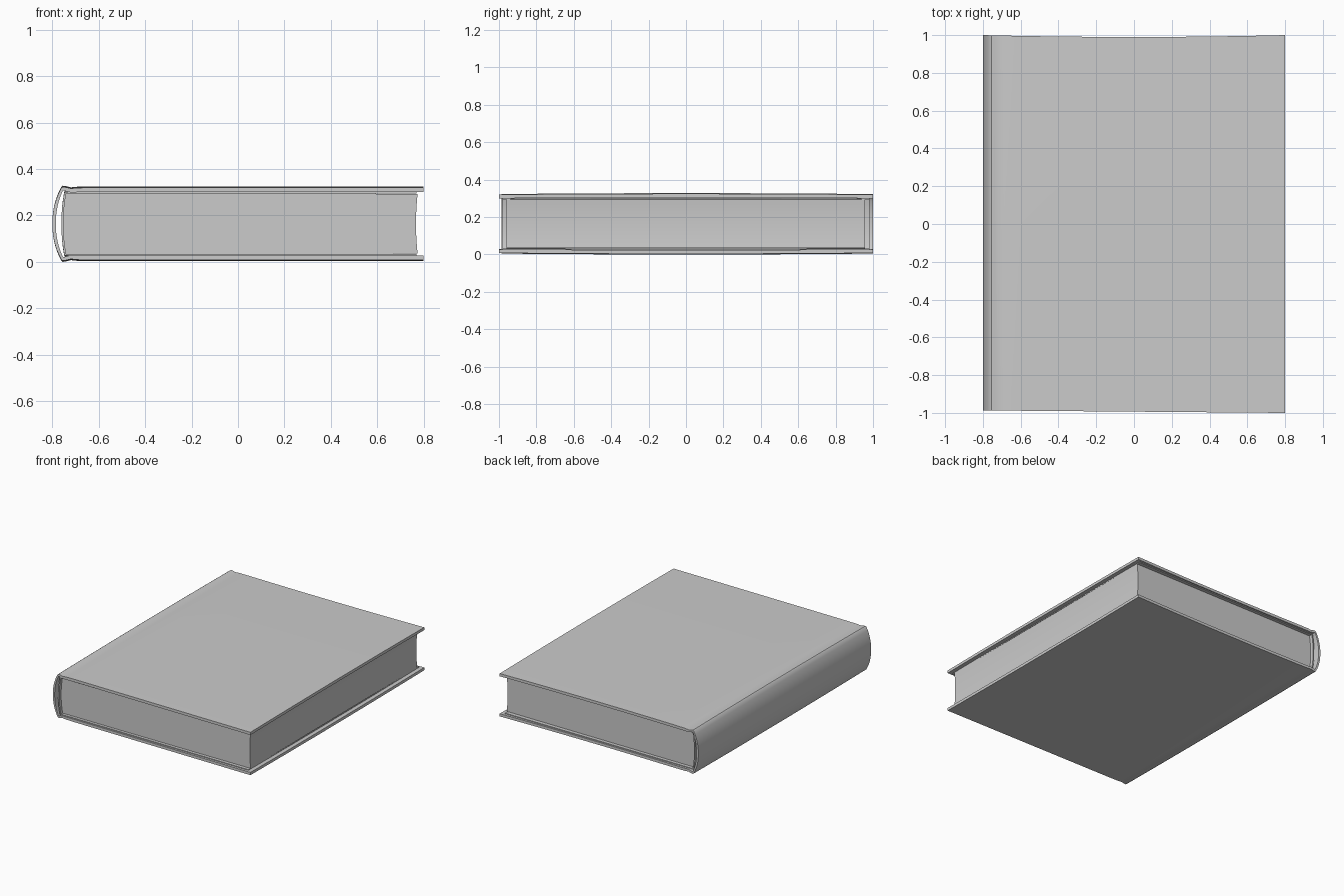
import bpy, bmesh, math

if "Cube" in bpy.data.objects:
    bpy.data.objects.remove(bpy.data.objects["Cube"])

MID = 0.164  # half height of the closed book


def sweep(name, side_a, side_b, place, steps=16):
    """Sweep a section, given as two paired edges in (x, z), along y."""
    bm = bmesh.new()
    rows = []
    for i in range(steps + 1):
        t = 2 * i / steps - 1
        rows.append([[bm.verts.new(place(x, z, t)) for x, z in side]
                     for side in (side_a, side_b)])
    n = len(side_a)
    for r, s in zip(rows, rows[1:]):
        for k in (0, 1):
            for j in range(n - 1):
                bm.faces.new((r[k][j], r[k][j + 1], s[k][j + 1], s[k][j]))
        for j in (0, n - 1):
            bm.faces.new((r[0][j], s[0][j], s[1][j], r[1][j]))
    for r in (rows[0], rows[-1]):
        for j in range(n - 1):
            bm.faces.new((r[0][j], r[0][j + 1], r[1][j + 1], r[1][j]))
    bmesh.ops.recalc_face_normals(bm, faces=bm.faces)
    mesh = bpy.data.meshes.new(name)
    bm.to_mesh(mesh)
    bm.free()
    ob = bpy.data.objects.new(name, mesh)
    bpy.context.collection.objects.link(ob)
    bpy.ops.object.select_all(action='DESELECT')
    ob.select_set(True)
    bpy.context.view_layer.objects.active = ob
    bpy.ops.object.shade_smooth_by_angle(angle=math.radians(35))
    return ob


def wrap(board, x_end, x_mid, half, n=14):
    """Upper board points, bowed spine, then the board mirrored below."""
    spine = []
    for i in range(1, n):
        u = 1 - 2 * i / n
        spine.append((x_end + (x_mid - x_end) * (1 - abs(u) ** 2.2), MID + half * u))
    return board + spine + [(x, 2 * MID - z) for x, z in reversed(board)]


def place_cover(x, z, t):
    # Slightly uneven head and tail edges and gently swollen boards
    back = 0.99 + 0.01 * (x / 0.8) ** 2
    front = -0.987 - 0.013 * (x + 0.8) / 1.6
    y = front + (back - front) * (t + 1) / 2
    return x, y, z + 0.005 * (1 - t * t) * (z - MID) / 0.159


xs = [0.8, 0.6, 0.4, 0.2, 0.0, -0.2, -0.4, -0.6]

# Cover: two boards joined by a rounded spine with a shallow hinge groove
outer = wrap([(x, 0.32) for x in xs] +
             [(-0.69, 0.319), (-0.72, 0.316), (-0.74, 0.321), (-0.755, 0.323),
              (-0.762, 0.318)], -0.762, -0.8, 0.154)
inner = wrap([(x, 0.300) for x in xs] +
             [(-0.69, 0.300), (-0.72, 0.299), (-0.74, 0.304), (-0.752, 0.308),
              (-0.756, 0.304)], -0.756, -0.785, 0.140)
sweep("cover", outer, inner, place_cover)

# Lining: thin endpaper pasted inside the boards and round the page backs
lin_xs = [0.77] + xs[1:]
lin_out = wrap([(x, 0.3005) for x in lin_xs] + [(-0.748, 0.3005)], -0.748, -0.761, 0.1365)
lin_in = wrap([(x, 0.295) for x in lin_xs] + [(-0.74, 0.295)], -0.74, -0.752, 0.131)
sweep("lining", lin_out, lin_in,
      lambda x, z, t: (x, 0.981 * t, place_cover(x, z, t)[2]))

# Page block: rounded back, hollowed fore edge
us = [i / 6 - 1 for i in range(13)]
back_edge = [(-0.740 - 0.014 * (1 - u * u), MID + 0.132 * u) for u in us]
fore_edge = [(0.774 - 0.007 * (1 - u * u), MID + 0.129 * u) for u in us]
sweep("pages", back_edge, fore_edge, lambda x, z, t: (x, 0.958 * t - 0.002, z), 2)
